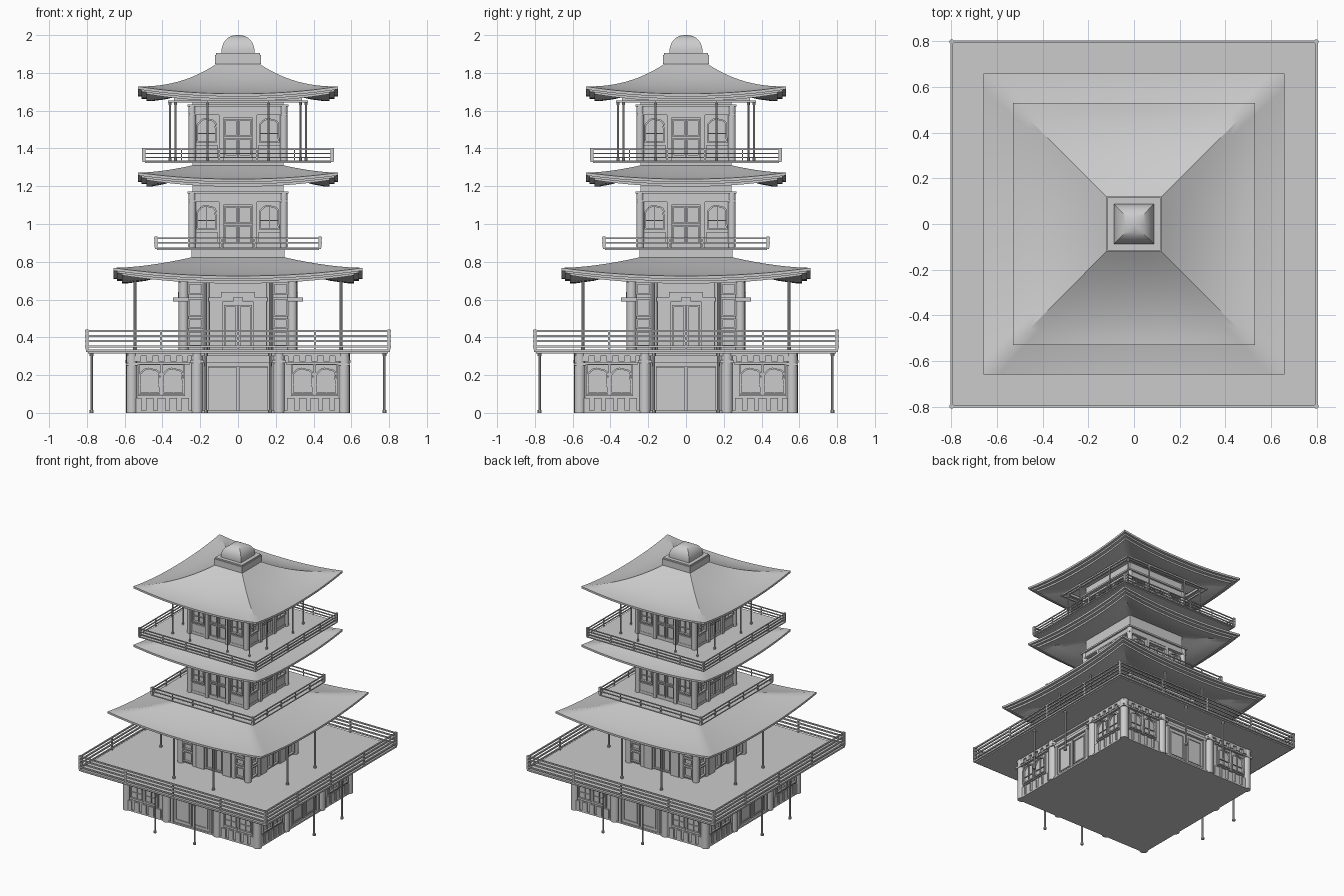
import bpy, bmesh, math
from mathutils import Matrix, Vector

if "Cube" in bpy.data.objects:
    bpy.data.objects.remove(bpy.data.objects["Cube"])


def finish(name, bm, four=False, smooth=None):
    """Turn bmesh into an object; four=True repeats the front side on all four sides."""
    if four:
        src = bm.verts[:] + bm.edges[:] + bm.faces[:]
        for k in (1, 2, 3):
            dup = bmesh.ops.duplicate(bm, geom=src)["geom"]
            bmesh.ops.rotate(bm, verts=[v for v in dup if isinstance(v, bmesh.types.BMVert)],
                             cent=(0, 0, 0), matrix=Matrix.Rotation(k * math.pi / 2, 3, 'Z'))
    bmesh.ops.recalc_face_normals(bm, faces=bm.faces)
    me = bpy.data.meshes.new(name)
    bm.to_mesh(me)
    bm.free()
    ob = bpy.data.objects.new(name, me)
    bpy.context.collection.objects.link(ob)
    if smooth:
        bpy.ops.object.select_all(action='DESELECT')
        ob.select_set(True)
        bpy.context.view_layer.objects.active = ob
        bpy.ops.object.shade_smooth_by_angle(angle=math.radians(smooth))
    return ob


def box(bm, u0, u1, d0, d1, z0, z1):
    """Box on the front side: u along x, d = distance out from the centre."""
    m = Matrix.Translation(((u0 + u1) / 2, -(d0 + d1) / 2, (z0 + z1) / 2))
    m = m @ Matrix.Diagonal((u1 - u0, d1 - d0, z1 - z0, 1))
    bmesh.ops.create_cube(bm, size=1, matrix=m)


def slab(bm, h, z0, z1):
    box(bm, -h, h, -h, h, z0, z1)


def rod(bm, u, d, r, z0, z1, seg=10):
    bmesh.ops.create_cone(bm, cap_ends=True, segments=seg, radius1=r, radius2=r, depth=z1 - z0,
                          matrix=Matrix.Translation((u, -d, (z0 + z1) / 2)))


def pole(bm, u, d, z0, z1, r=0.007):
    rod(bm, u, d, r, z0, z1)
    rod(bm, u, d, r * 1.6, z0, z0 + 0.015)
    rod(bm, u, d, r * 1.5, z1 - 0.02, z1)


def frame(bm, u0, u1, d0, d1, z0, z1, w=0.01):
    box(bm, u0, u0 + w, d0, d1, z0, z1)
    box(bm, u1 - w, u1, d0, d1, z0, z1)
    box(bm, u0 + w, u1 - w, d0, d1, z0, z0 + w)
    box(bm, u0 + w, u1 - w, d0, d1, z1 - w, z1)


def arch(bm, u, w, d0, d1, z0, z1, t=0.009):
    """Scalloped arch window frame with a mullion and a crossbar."""
    def outline(h, lo, hi):
        spring = hi - h * 0.75
        pts = [(-h, lo)]
        for i in range(19):
            a = math.pi * (1 - i / 18)
            k = 0.9 + 0.1 * abs(math.sin(a * 2.5))
            pts.append((h * k * math.cos(a), spring + 0.75 * h * k * math.sin(a)))
        return pts + [(h, lo)]
    a, b = outline(w, z0, z1), outline(w - t, z0 + t, z1 - t)
    L = [[bm.verts.new((u + x, -d, z)) for x, z in p] for p, d in ((a, d0), (a, d1), (b, d1), (b, d0))]
    n = len(a)
    for k in range(4):
        A, B = L[k], L[(k + 1) % 4]
        for i in range(n):
            j = (i + 1) % n
            bm.faces.new((A[i], A[j], B[j], B[i]))
    dm = d0 + (d1 - d0) * 0.6
    box(bm, u - 0.002, u + 0.002, d0, dm, z0, z1 - t)
    zm = z0 + (z1 - z0) * 0.35
    box(bm, u - w + t, u + w - t, d0, dm, zm, zm + 0.004)


def loft(bm, rings, n=1, power=2.2):
    """Square rings (half, z at side middle, z at corner) joined into a skin."""
    prev = None
    for h, zc, zk in rings:
        ring = []
        for k in range(4):
            R = Matrix.Rotation(k * math.pi / 2, 3, 'Z')
            for i in range(n):
                t = -1 + 2 * i / n
                ring.append(bm.verts.new(R @ Vector((h * t, -h, zc + (zk - zc) * abs(t) ** power))))
        if prev:
            m = len(ring)
            for i in range(m):
                j = (i + 1) % m
                bm.faces.new((prev[i], prev[j], ring[j], ring[i]))
        prev = ring
    return prev


def roof(name, H, inner, z_in, zc, zk, p, wall, z_soffit):
    rings = []
    for i in range(13):
        s = 1 - i / 12
        f = s ** p
        rings.append((H + (inner - H) * s, zc + (z_in - zc) * s ** (p * .8), zk + (z_in - zk) * f))
    # stepped eaves, then the soffit running up to the wall
    for inset, drop in ((0, .015), (.02, .015), (.02, .027), (.045, .027), (.045, .04), (.07, .04)):
        rings.append((H - inset, zc - drop, zk - drop))
    a = rings[-1]
    for s in (.33, .66, 1):
        rings.append((a[0] + (wall - a[0]) * s, a[1] + (z_soffit - a[1]) * s ** 1.5,
                      a[2] + (z_soffit - a[2]) * s ** .9))
    bm = bmesh.new()
    loft(bm, rings, 20)
    finish(name, bm, smooth=30)


def deck(name, H, z0, z1, rails, posts, r=0.004):
    bm = bmesh.new()
    slab(bm, H, z0 + (z1 - z0) * .4, z1)
    slab(bm, H - 0.012, z0, z0 + (z1 - z0) * .4)
    finish(name + "_deck", bm)
    bm = bmesh.new()
    e = H - 0.006
    for z in rails:
        box(bm, -e - .01, e + .01, e - r, e + r, z - r, z + r)
    for u in posts:
        box(bm, u * e - r, u * e + r, e - r, e + r, z1, rails[-1])
    box(bm, e - .008, e + .008, e - .008, e + .008, z1, rails[-1] + .008)
    finish(name + "_railing", bm, four=True)


# ground floor: core, then wall details for one side repeated four times
bm = bmesh.new()
slab(bm, .56, 0.004, .315)
slab(bm, .58, 0, .012)
slab(bm, .585, .302, .317)
finish("ground_floor_core", bm)
bm = bmesh.new()
for s in (-1, 1):
    c = s * .405
    box(bm, c - .16, c + .16, .55, .572, 0, .305)
    for k in (-1, 1):
        arch(bm, c + k * .062, .058, .57, .586, .10, .24)
        frame(bm, c + k * .062 - .062, c + k * .062 + .062, .57, .58, .09, .26, .007)
    for i in range(5):
        u = c - .125 + i * .0625
        box(bm, u - .02, u + .02, .57, .58, .012, .08)
        box(bm, u - .016, u + .016, .57, .588, .272, .30)
    box(bm, c - .15, c + .15, .57, .588, .255, .266)
    rod(bm, s * .217, .562, .032, 0, .315, 14)
    box(bm, s * .217 - .036, s * .217 + .036, .54, .596, .265, .28)
    box(bm, s * .08 - .075, s * .08 + .075, .555, .568, .012, .24)
    frame(bm, s * .08 - .06, s * .08 + .06, .565, .574, .03, .22, .008)
    box(bm, s * .165 - .01, s * .165 + .01, .555, .58, 0, .265)
box(bm, -.18, .18, .555, .582, .245, .268)
rod(bm, .562, .562, .03, 0, .315, 14)
box(bm, .53, .594, .53, .594, .25, .265)
finish("ground_floor_walls", bm, True, 35)

# decks with railings
deck("main", .805, .315, .336, (.352, .38, .407, .433), (-.51, 0, .51), .005)
deck("middle", .44, .862, .876, (.90, .925), (-.6, -.2, .2, .6), .0035)
deck("upper", .505, 1.322, 1.336, (1.352, 1.373, 1.395), (-.6, -.2, .2, .6), .0035)

# slim poles
bm = bmesh.new()
for s in (-.17, .17):
    pole(bm, s, .775, 0, .32)
    pole(bm, s, .545, .336, .715)
    pole(bm, s * .95, .36, 1.336, 1.65, .005)
pole(bm, .33, .33, 1.336, 1.65, .005)
box(bm, -.37, .37, .355, .367, 1.643, 1.655)
box(bm, -.34, .34, .322, .336, 1.65, 1.668)
finish("support_poles", bm, True, 35)

# first storey
bm = bmesh.new()
slab(bm, .285, .33, .78)
finish("first_storey_core", bm)
bm = bmesh.new()
rod(bm, .288, .288, .026, .336, .74, 14)
box(bm, .262, .345, .262, .345, .59, .61)
for s in (-1, 1):
    rod(bm, s * .168, .288, .018, .336, .72, 12)
    for z0, z1 in ((.35, .435), (.445, .50), (.51, .61), (.625, .69)):
        a, b = sorted((s * .185, s * .265))
        frame(bm, a, b, .28, .303, z0, z1, .009)
    box(bm, s * .115 - .035, s * .115 + .035, .28, .305, .336, .60)
    frame(bm, s * .038 - .035, s * .038 + .035, .28, .30, .345, .57, .01)
    box(bm, s * .09 - .065, s * .09 + .065, .28, .312, .59, .61)
box(bm, -.09, .09, .28, .318, .61, .64)
box(bm, -.31, .31, .28, .31, .69, .71)
finish("first_storey_walls", bm, True, 35)


# second and third storeys share one design
def storey(name, z, top):
    bm = bmesh.new()
    slab(bm, .24, z, top)
    slab(bm, .268, z + .285, z + .297)
    slab(bm, .262, z + .24, z + .25)
    slab(bm, .255, z + .25, z + .285)
    finish(name + "_core", bm)
    bm = bmesh.new()
    rod(bm, .243, .243, .02, z, z + .285, 12)
    box(bm, -.25, .25, .235, .25, z, z + .02)
    for s in (-1, 1):
        u = s * .165
        arch(bm, u, .055, .238, .258, z + .095, z + .225)
        box(bm, u - .058, u + .058, .238, .248, z + .02, z + .08)
        box(bm, s * .088 - .012, s * .088 + .012, .238, .262, z, z + .24)
        frame(bm, s * .037 - .034, s * .037 + .034, .238, .252, z + .02, z + .12, .008)
        frame(bm, s * .037 - .034, s * .037 + .034, .238, .252, z + .125, z + .22, .008)
    box(bm, -.1, .1, .238, .258, z + .225, z + .24)
    finish(name + "_walls", bm, True, 35)


storey("second_storey", .876, 1.30)
storey("third_storey", 1.336, 1.74)

# necks between roofs and decks
bm = bmesh.new()
slab(bm, .245, .74, .87)
slab(bm, .24, 1.2, 1.33)
finish("storey_necks", bm)

# curved roofs
roof("lower_roof", .66, .24, .825, .725, .768, 1.7, .28, .76)
roof("middle_roof", .53, .235, 1.312, 1.238, 1.272, 1.7, .238, 1.27)
roof("top_roof", .53, .11, 1.85, 1.69, 1.728, 2.3, .238, 1.70)

# crowning block and square dome
bm = bmesh.new()
slab(bm, .112, 1.83, 1.85)
slab(bm, .121, 1.847, 1.895)
slab(bm, .116, 1.895, 1.905)
finish("crown_block", bm)
bm = bmesh.new()
rings = [(.087, 1.90, 1.90), (.087, 1.915, 1.915)]
for i in range(1, 10):
    a = math.pi / 2 * i / 9.3
    rings.append((.087 * math.cos(a) ** .85, 1.915 + .085 * math.sin(a), 1.915 + .085 * math.sin(a)))
bm.faces.new(loft(bm, rings, 2))
finish("crown_dome", bm, smooth=30)
